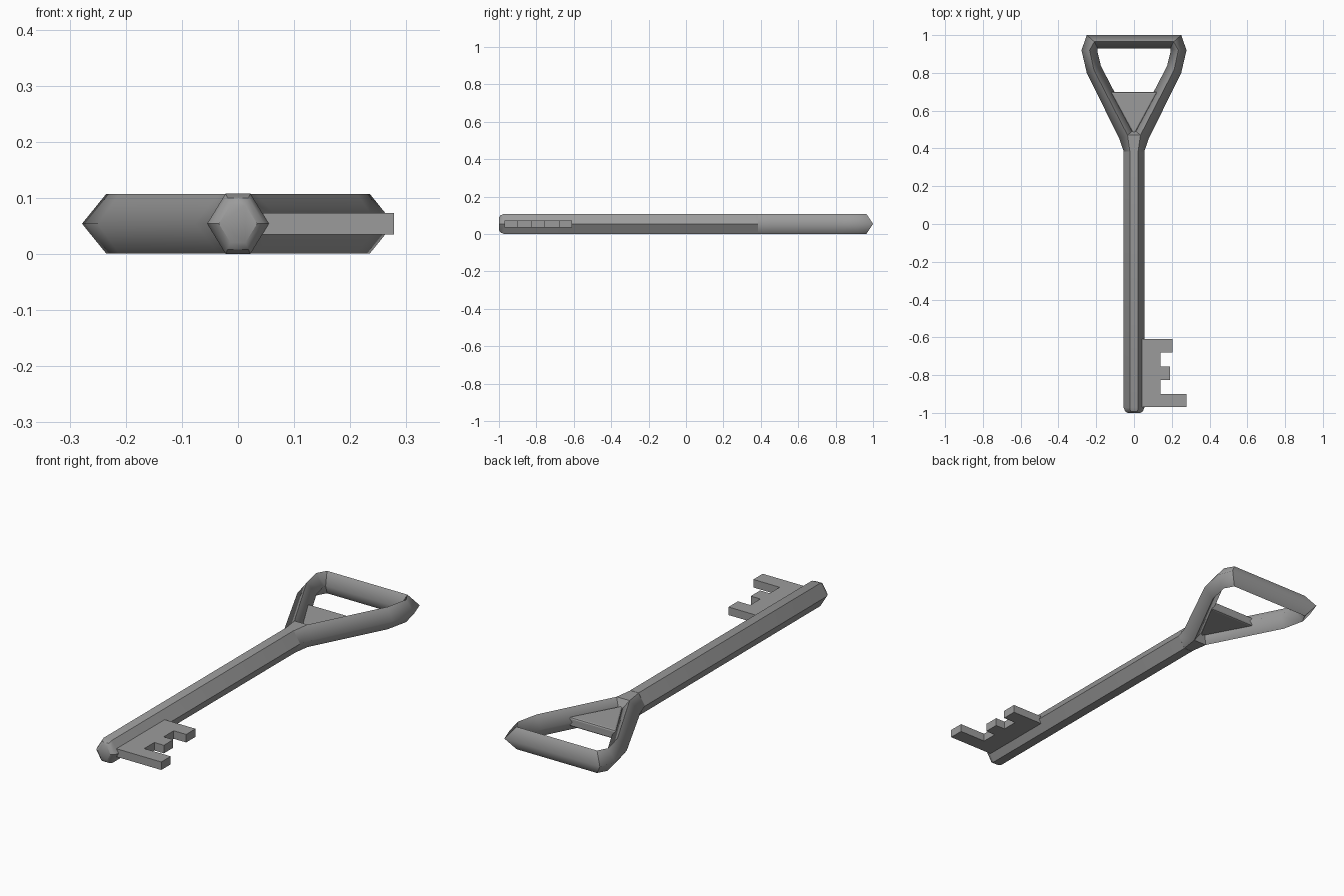
import bpy, bmesh, math

cube = bpy.data.objects.get("Cube")
if cube:
    bpy.data.objects.remove(cube)

MID = 0.054      # height of the middle plane
HALF = 0.054     # half height of the shaft

steel = bpy.data.materials.new("grey_steel")
steel.use_nodes = True
grey = (0.33, 0.33, 0.33, 1)
steel.diffuse_color = grey
steel.node_tree.nodes["Principled BSDF"].inputs["Base Color"].default_value = grey


def finish(bm, name, smooth=0):
    """Turn a bmesh into a named object resting at the middle plane."""
    mesh = bpy.data.meshes.new(name)
    bm.to_mesh(mesh)
    bm.free()
    mesh.materials.append(steel)
    obj = bpy.data.objects.new(name, mesh)
    bpy.context.collection.objects.link(obj)
    obj.location.z = MID
    if smooth:
        bpy.ops.object.select_all(action="DESELECT")
        obj.select_set(True)
        bpy.context.view_layer.objects.active = obj
        bpy.ops.object.shade_smooth_by_angle(angle=math.radians(smooth))
    return obj


def plate(name, outline, half):
    """Flat plate from an outline in the xy plane."""
    bm = bmesh.new()
    base = bm.faces.new([bm.verts.new((x, y, -half)) for x, y in outline])
    top = bmesh.ops.extrude_face_region(bm, geom=[base])["geom"]
    bmesh.ops.translate(bm, vec=(0, 0, 2 * half),
                        verts=[v for v in top if isinstance(v, bmesh.types.BMVert)])
    bmesh.ops.recalc_face_normals(bm, faces=bm.faces[:])
    return finish(bm, name)


# Shaft: hexagonal bar with a rounded tip
hexagon = [(0.055, 0), (0.022, HALF), (-0.022, HALF),
           (-0.055, 0), (-0.022, -HALF), (0.022, -HALF)]
bm = bmesh.new()
rings = [[bm.verts.new((x * s, y, z * s)) for x, z in hexagon]
         for y, s in [(-1, 0.62), (-0.992, 0.85), (-0.972, 1), (0.385, 1)]]
for a, b in zip(rings, rings[1:]):
    for i in range(6):
        j = (i + 1) % 6
        bm.faces.new((a[i], a[j], b[j], b[i]))
bm.faces.new(rings[0])
bm.faces.new(rings[-1])
bmesh.ops.recalc_face_normals(bm, faces=bm.faces[:])
finish(bm, "shaft", 35)

# Bow: one quarter of the ridged loop, mirrored across x and z
outer = [(0.055, 0.385), (0.077, 0.45), (0.25, 0.80), (0.278, 0.92), (0.25, 1), (0, 1)]
ridge = [(0.022, 0.385), (0.034, 0.47), (0.212, 0.815), (0.235, 0.92), (0.21, 0.965), (0, 0.965)]
inner = [(0, 0.50), (0.175, 0.836), (0.193, 0.91), (0.193, 0.93), (0, 0.93)]
bm = bmesh.new()
o = [bm.verts.new((x, y, 0)) for x, y in outer]
r = [bm.verts.new((x, y, HALF - 0.001)) for x, y in ridge]
n = [bm.verts.new((x, y, 0)) for x, y in inner]
c = [bm.verts.new((0, y, HALF - 0.001)) for y in (0.385, 0.47)]
for i in range(5):
    bm.faces.new((o[i], o[i + 1], r[i + 1], r[i]))
for i in range(4):
    bm.faces.new((r[i + 1], r[i + 2], n[i + 1], n[i]))
bm.faces.new((r[0], r[1], c[1], c[0]))
bm.faces.new((r[1], n[0], c[1]))
bow = finish(bm, "bow", 30)
mirror = bow.modifiers.new("mirror", "MIRROR")
mirror.use_axis = (True, False, True)
mirror.merge_threshold = 0.0005

# Web: triangular plate filling the throat of the bow
web = plate("bow_web", [(0, 0.47), (0.125, 0.70), (-0.125, 0.70)], 0.022)
bevel = web.modifiers.new("bevel", "BEVEL")
bevel.width = 0.008
bevel.segments = 2

# Bit: toothed plate on the left of the shaft
plate("bit", [(0.04, -0.97), (0.278, -0.97), (0.278, -0.90), (0.14, -0.90),
              (0.14, -0.825), (0.19, -0.825), (0.19, -0.755), (0.14, -0.755),
              (0.14, -0.68), (0.205, -0.68), (0.205, -0.61), (0.04, -0.61)], 0.019)
